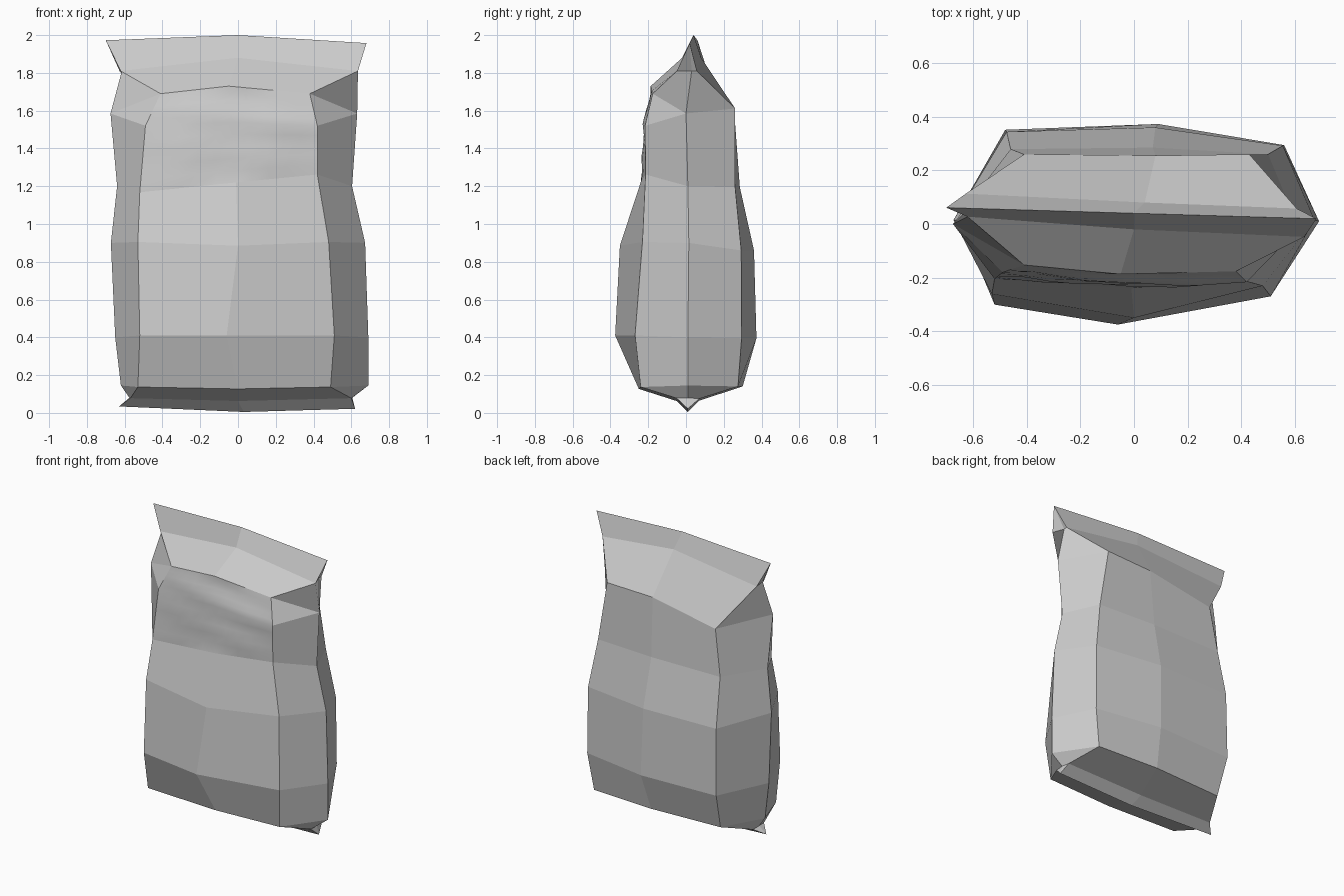
import bpy, bmesh, math
from mathutils import Vector

cube = bpy.data.objects.get("Cube")
if cube:
    bpy.data.objects.remove(cube, do_unlink=True)

foil = bpy.data.materials.new("light_grey_foil")
foil.use_nodes = True
grey = (0.6, 0.6, 0.6, 1)
foil.diffuse_color = grey
foil.node_tree.nodes["Principled BSDF"].inputs["Base Color"].default_value = grey


def panel(half, shift, edge_y, mid_x, mid_y, z, crown=0, tilt=0, lean=0):
    """One front or back panel row: right corner, middle, left corner."""
    right, left = shift - half, shift + half
    return [Vector((right, edge_y - tilt * right, z - lean * right)),
            Vector((mid_x, mid_y, z + crown)),
            Vector((left, edge_y - tilt * left, z - lean * left))]


def side(half, shift, y, z):
    """The pair of side gusset points."""
    return [Vector((shift - half, y, z)), Vector((shift + half, y, z))]


def ring(front, gusset, back):
    return [*front, gusset[1], *reversed(back), gusset[0]]


def seal(line):
    """A flat crimped end, where front and back meet."""
    return ring(line, [line[0], line[2]], line)


# Bag body, from the bottom crimp to the top crimp
shoulder_side = side(0.653, -0.022, 0, 1.585)
shoulder_back = panel(0.42, 0.01, 0.26, 0.08, 0.255, 1.56, 0.04, 0, -0.12)
rings = [
    seal(panel(0.625, -0.005, 0.01, 0.03, 0.01, 0.028, -0.023, 0, 0.01)),
    ring(panel(0.585, 0.015, -0.05, 0, -0.05, 0.078, -0.015),
         side(0.59, 0.015, 0.01, 0.08),
         panel(0.585, 0.015, 0.07, 0, 0.07, 0.075, -0.01)),
    ring(panel(0.51, -0.02, -0.24, 0, -0.25, 0.137, -0.01),
         side(0.655, 0.035, 0.01, 0.145),
         panel(0.49, 0.03, 0.275, 0.06, 0.30, 0.14)),
    ring(panel(0.515, -0.005, -0.285, -0.06, -0.375, 0.41, 0, -0.03),
         side(0.67, 0.02, 0.01, 0.4),
         panel(0.52, 0.04, 0.325, 0.09, 0.373, 0.395, 0, 0.055)),
    ring(panel(0.505, -0.025, -0.245, 0, -0.35, 0.905, -0.02, -0.03),
         side(0.673, 0, 0.015, 0.9),
         panel(0.515, 0.04, 0.32, 0.08, 0.36, 0.86, 0, 0.05)),
    ring(panel(0.47, -0.05, -0.21, -0.01, -0.24, 1.22, 0, 0.01, -0.1),
         side(0.622, -0.018, 0.01, 1.2),
         panel(0.48, 0.02, 0.27, 0.07, 0.285, 1.195, 0, 0.02)),
    ring(panel(0.455, -0.035, -0.2, -0.03, -0.225, 1.52, 0.02, 0.04),
         shoulder_side, shoulder_back),
    ring(panel(0.395, -0.015, -0.165, -0.05, -0.187, 1.69, 0.04, 0.03),
         shoulder_side, shoulder_back),
    ring(panel(0.628, 0.007, -0.01, 0, -0.02, 1.81, 0.07, 0.06),
         side(0.61, -0.005, 0.03, 1.81),
         panel(0.617, -0.01, 0.085, 0.04, 0.08, 1.81, 0.07, 0.045)),
    seal(panel(0.69, -0.01, 0.04, 0, 0.04, 1.965, 0.035, 0.03, 0.011)),
]

bm = bmesh.new()
cache = {}


def vert(p):
    key = tuple(round(c, 4) for c in p)
    if key not in cache:
        cache[key] = bm.verts.new(p)
    return cache[key]


# Skin neighbouring rings; shared points make triangles
crumpled = []
for level, (low, high) in enumerate(zip(rings, rings[1:])):
    for i in range(len(low)):
        j = (i + 1) % len(low)
        corners = list(dict.fromkeys(
            vert(p) for p in (low[i], low[j], high[j], high[i])))
        if len(corners) > 2 and not bm.faces.get(corners):
            face = bm.faces.new(corners)
            if i < 2 and level in (5, 6):
                crumpled.append(face)

# Soft crumples in the upper front panel
bm.faces.index_update()
patch_tag = bm.faces.layers.int.new("crumple")
for face in bm.faces:
    face[patch_tag] = 0
edges = set()
top, bottom = rings[7][1].z, rings[5][1].z
crumpled = [f for f in bm.faces
            if bottom - 0.1 < f.calc_center_median().z < 1.7
            and all(v.co.y < -0.1 for v in f.verts)
            and min(v.co.z for v in f.verts) > 1.1]
for face in crumpled:
    face[patch_tag] = 1
    edges.update(face.edges)
bmesh.ops.subdivide_edges(bm, edges=list(edges), cuts=4, use_grid_fill=True)
for face in bm.faces:
    face.smooth = face[patch_tag] == 1
for v in bm.verts:
    if all(f.smooth for f in v.link_faces):
        x, z = v.co.x, v.co.z
        v.co.y += 0.01 * math.sin(9 * x + 14 * z) * math.cos(17 * z - 5 * x)
bm.faces.layers.int.remove(patch_tag)
bmesh.ops.recalc_face_normals(bm, faces=bm.faces)

mesh = bpy.data.meshes.new("snack_bag")
bm.to_mesh(mesh)
bm.free()
mesh.materials.append(foil)
bag = bpy.data.objects.new("snack_bag", mesh)
bpy.context.collection.objects.link(bag)
